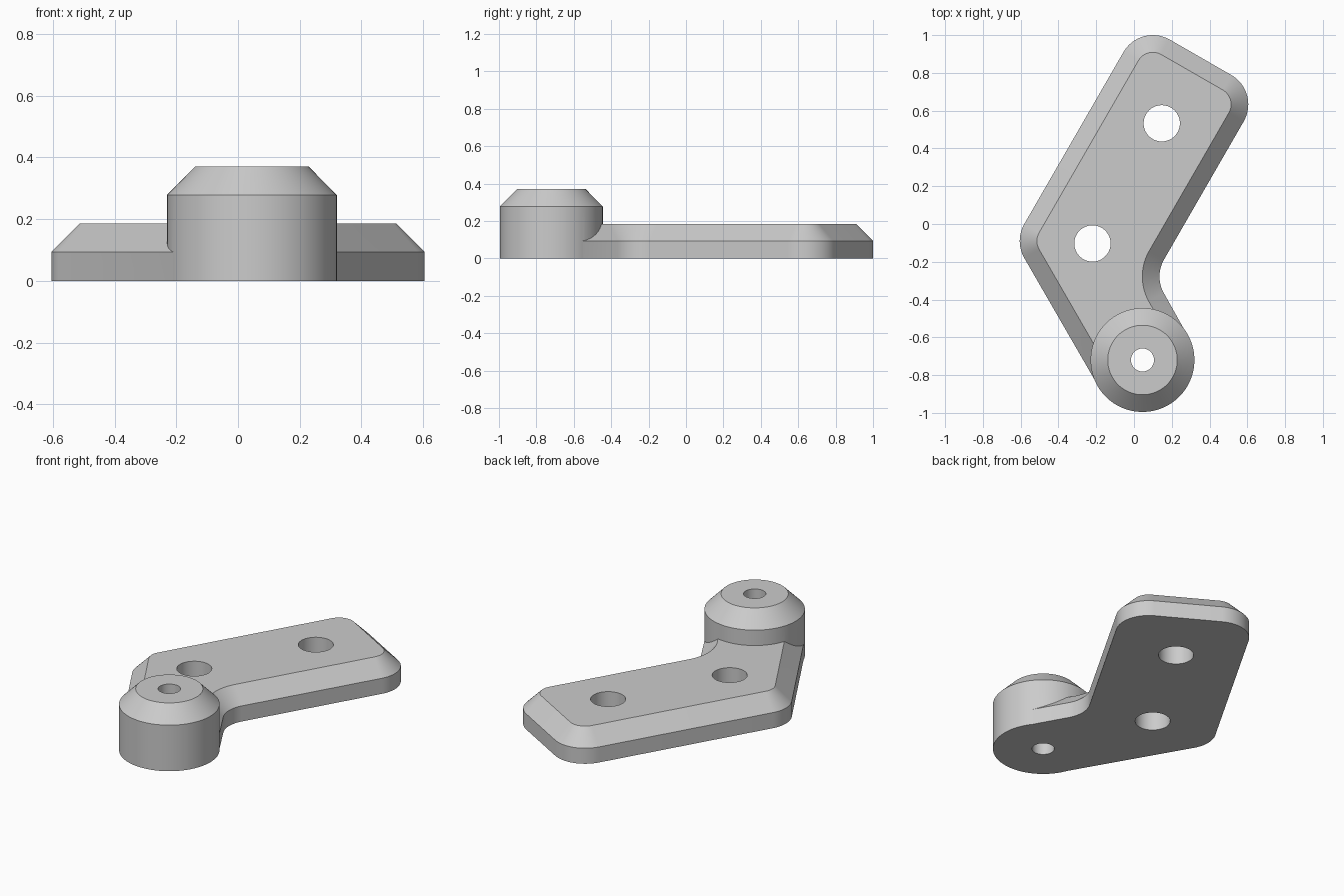
import bpy, bmesh, math

if "Cube" in bpy.data.objects:
    bpy.data.objects.remove(bpy.data.objects["Cube"])

grey = bpy.data.materials.new("grey")
grey.diffuse_color = (0.6, 0.6, 0.6, 1)
grey.use_nodes = True
grey.node_tree.nodes["Principled BSDF"].inputs["Base Color"].default_value = grey.diffuse_color


def loft(name, rings):
    """Closed solid from stacked rings of equal point count."""
    bm = bmesh.new()
    loops = [[bm.verts.new(p) for p in ring] for ring in rings]
    n = len(loops[0])
    bm.faces.new(loops[0][::-1])
    bm.faces.new(loops[-1])
    for a, b in zip(loops, loops[1:]):
        for i in range(n):
            j = (i + 1) % n
            bm.faces.new((a[i], a[j], b[j], b[i]))
    mesh = bpy.data.meshes.new(name)
    bm.to_mesh(mesh)
    bm.free()
    mesh.materials.append(grey)
    ob = bpy.data.objects.new(name, mesh)
    bpy.context.collection.objects.link(ob)
    return ob


def arc(cx, cy, r, a0, a1, z, n):
    """n + 1 points from angle a0 to a1 (degrees)."""
    angles = [math.radians(a0 + (a1 - a0) * i / n) for i in range(n + 1)]
    return [(cx + r * math.cos(a), cy + r * math.sin(a), z) for a in angles]


def circle(cx, cy, r, z, n=96):
    return arc(cx, cy, r, 0, 360, z, n)[:-1]


def outline(inset, z):
    """Bent plate outline: boss end, inner fillet, three outer corners."""
    corner = 0.18 - inset
    return (arc(BX, BY, 0.272 - inset, 210, 390, z, 32)
            + arc(0.315, -0.278, 0.18 + inset, 210, 150, z, 20)
            + arc(0.425, 0.633, corner, -30, 60, z, 20)
            + arc(0.10, 0.82, corner, 60, 150, z, 20)
            + arc(-0.425, -0.09, corner, 150, 210, z, 16))


def boolean(target, tool, operation):
    mod = target.modifiers.new(operation.title(), 'BOOLEAN')
    mod.operation = operation
    mod.solver = 'EXACT'
    mod.object = tool
    bpy.context.view_layer.objects.active = target
    bpy.ops.object.modifier_apply(modifier=mod.name)
    bpy.data.objects.remove(tool)


BX, BY = 0.045, -0.72

# Chamfered bent plate
bracket = loft("bracket", [outline(0, 0), outline(0, 0.094), outline(0.091, 0.185)])

# Chamfered round boss
boss = loft("boss", [circle(BX, BY, 0.275, 0), circle(BX, BY, 0.275, 0.278),
                     circle(BX, BY, 0.184, 0.37)])
boolean(bracket, boss, 'UNION')

# Through holes: two in the plate, one in the boss
for x, y, r in ((0.147, 0.533, 0.096), (-0.22, -0.103, 0.096), (BX, BY, 0.061)):
    cutter = loft("hole_cutter", [circle(x, y, r, -0.1, 64), circle(x, y, r, 0.5, 64)])
    cutter.hide_render = True
    boolean(bracket, cutter, 'DIFFERENCE')

bpy.ops.object.select_all(action='DESELECT')
bracket.select_set(True)
bpy.context.view_layer.objects.active = bracket
bpy.ops.object.shade_smooth_by_angle(angle=math.radians(25))
